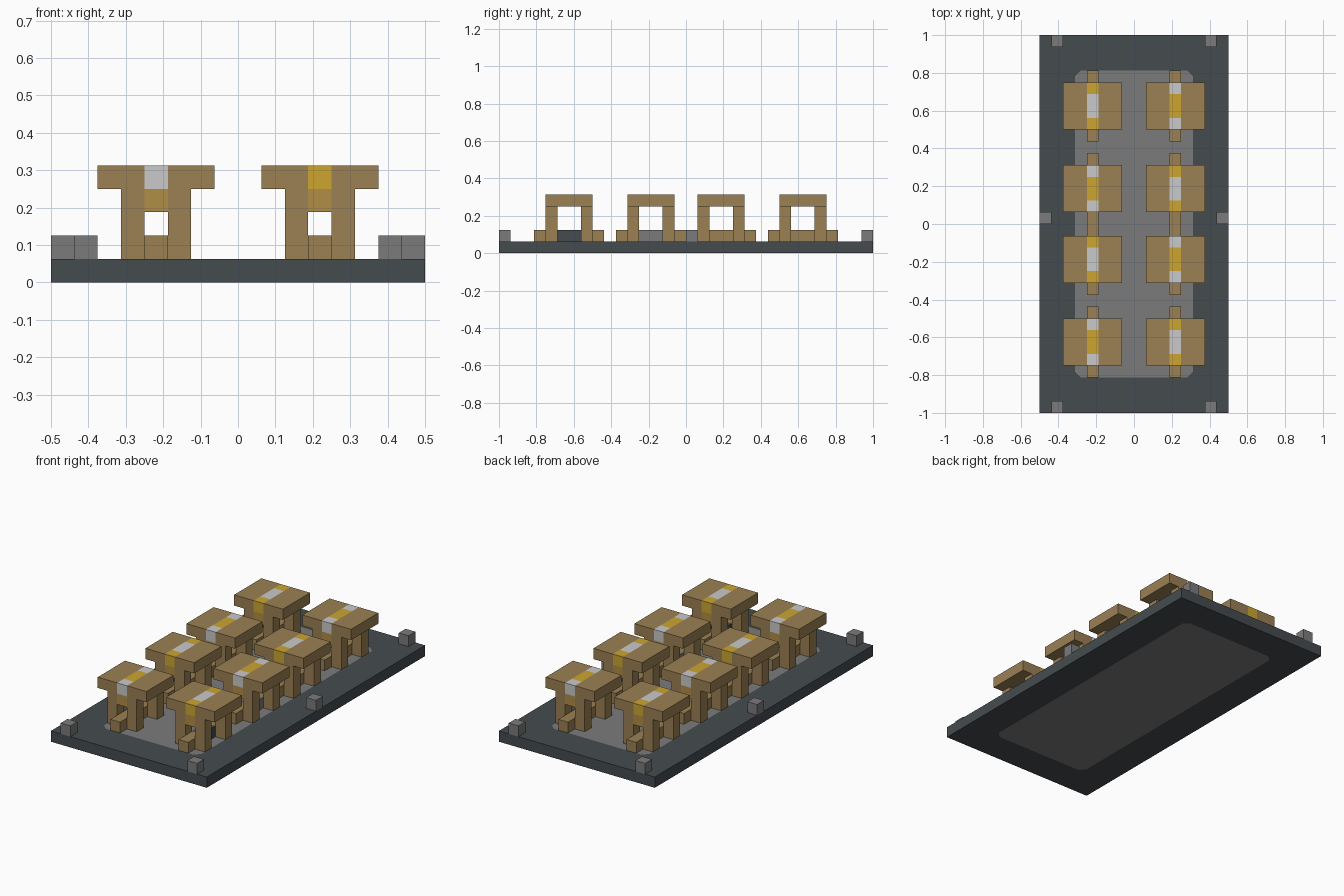
import bpy
import bmesh

U = 1 / 16  # one block

cube = bpy.data.objects.get("Cube")
if cube:
    bpy.data.objects.remove(cube, do_unlink=True)


def material(name, rgb):
    linear = [((c / 255 + 0.055) / 1.055) ** 2.4 for c in rgb] + [1.0]
    mat = bpy.data.materials.new(name)
    mat.use_nodes = True
    mat.diffuse_color = linear
    bsdf = mat.node_tree.nodes["Principled BSDF"]
    bsdf.inputs["Base Color"].default_value = linear
    bsdf.inputs["Roughness"].default_value = 0.9
    return mat


WOOD = material("oak wood", (156, 128, 84))
BRONZE = material("bronze wood", (176, 141, 70))
GOLD = material("gold yellow", (204, 165, 48))
SILVER = material("pale silver", (202, 202, 202))
STONE = material("stone grey", (123, 123, 123))
SLATE = material("dark slate", (69, 75, 79))


def finish(name, bm, mats):
    bmesh.ops.recalc_face_normals(bm, faces=bm.faces)
    mesh = bpy.data.meshes.new(name)
    bm.to_mesh(mesh)
    bm.free()
    for m in mats:
        mesh.materials.append(m)
    obj = bpy.data.objects.new(name, mesh)
    bpy.context.collection.objects.link(obj)
    return obj


def block(name, lo, hi, mat):
    """Box between two corners given in block units."""
    bm = bmesh.new()
    bmesh.ops.create_cube(bm, size=1)
    for v in bm.verts:
        v.co = [U * (a + (c + 0.5) * (b - a)) for c, a, b in zip(v.co, lo, hi)]
    return finish(name, bm, [mat])


def floor_slab():
    """Slab with a chamfered stone rug area let into its top and underside."""
    bm = bmesh.new()
    corners = [(-1, -1), (1, -1), (1, 1), (-1, 1)]
    outers = []
    for z in (0, U):
        outer = [bm.verts.new((x * 8 * U, y * 16 * U, z)) for x, y in corners]
        inner = []
        for i, (x, y) in enumerate(corners):
            pair = [(x * 5, y * 12.5), (x * 4.5, y * 13)]
            for px, py in pair if i % 2 == 0 else pair[::-1]:
                inner.append(bm.verts.new((px * U, py * U, z)))
        for k in range(4):
            n = (k + 1) % 4
            bm.faces.new((outer[k], inner[2 * k + 1], inner[2 * k]))
            bm.faces.new((outer[k], outer[n], inner[2 * n], inner[2 * k + 1]))
        bm.faces.new(inner).material_index = 1
        outers.append(outer)
    low, high = outers
    for k in range(4):
        n = (k + 1) % 4
        bm.faces.new((low[k], low[n], high[n], high[k]))
    finish("floor_slab", bm, [SLATE, STONE])


def table(name, cx, cy, ends, middle, core):
    """Table centred on (cx, cy) in block units."""
    def part(label, x0, x1, y0, y1, z0, z1, mat):
        block(f"{name}_{label}", (cx + x0, cy + y0, z0), (cx + x1, cy + y1, z1), mat)

    # top boards either side of the inlaid runner
    part("top_right", -2.5, -0.5, -2, 2, 4, 5, WOOD)
    part("top_left", 0.5, 2.5, -2, 2, 4, 5, WOOD)
    part("runner_middle", -0.5, 0.5, -1, 1, 4, 5, middle)
    # foot rail between the legs
    part("rail_core", -0.5, 0.5, -1, 1, 1, 2, core)
    for side, y0 in (("front", -2), ("back", 1)):
        part(f"runner_{side}", -0.5, 0.5, y0, y0 + 1, 4, 5, ends)
        part(f"apron_{side}", -0.5, 0.5, y0, y0 + 1, 3, 4, BRONZE)
        part(f"{side}_right_leg", -1.5, -0.5, y0, y0 + 1, 1, 4, WOOD)
        part(f"{side}_left_leg", 0.5, 1.5, y0, y0 + 1, 1, 4, WOOD)
        f0, f1 = (-3, -1) if side == "front" else (1, 3)
        part(f"foot_{side}", -0.5, 0.5, f0, f1, 1, 2, WOOD)


floor_slab()

# two columns of four tables, runner colours alternating
for row, cy in enumerate((-10, -3, 3, 10)):
    for col, cx in enumerate((-3.5, 3.5)):
        ends, middle = (GOLD, SILVER) if (row + col) % 2 else (SILVER, GOLD)
        core = (SLATE, STONE, WOOD, WOOD)[row] if col else WOOD
        table(f"table_{row + 1}_{'left' if col else 'right'}", cx, cy, ends, middle, core)

# corner and side posts
for side, s in (("right", -1), ("left", 1)):
    for label, x, y in (("front", 6.5, -15.5), ("middle", 7.5, 0.5), ("back", 6.5, 15.5)):
        block(f"{label}_{side}_post", (s * x - 0.5, y - 0.5, 1),
              (s * x + 0.5, y + 0.5, 2), STONE)
